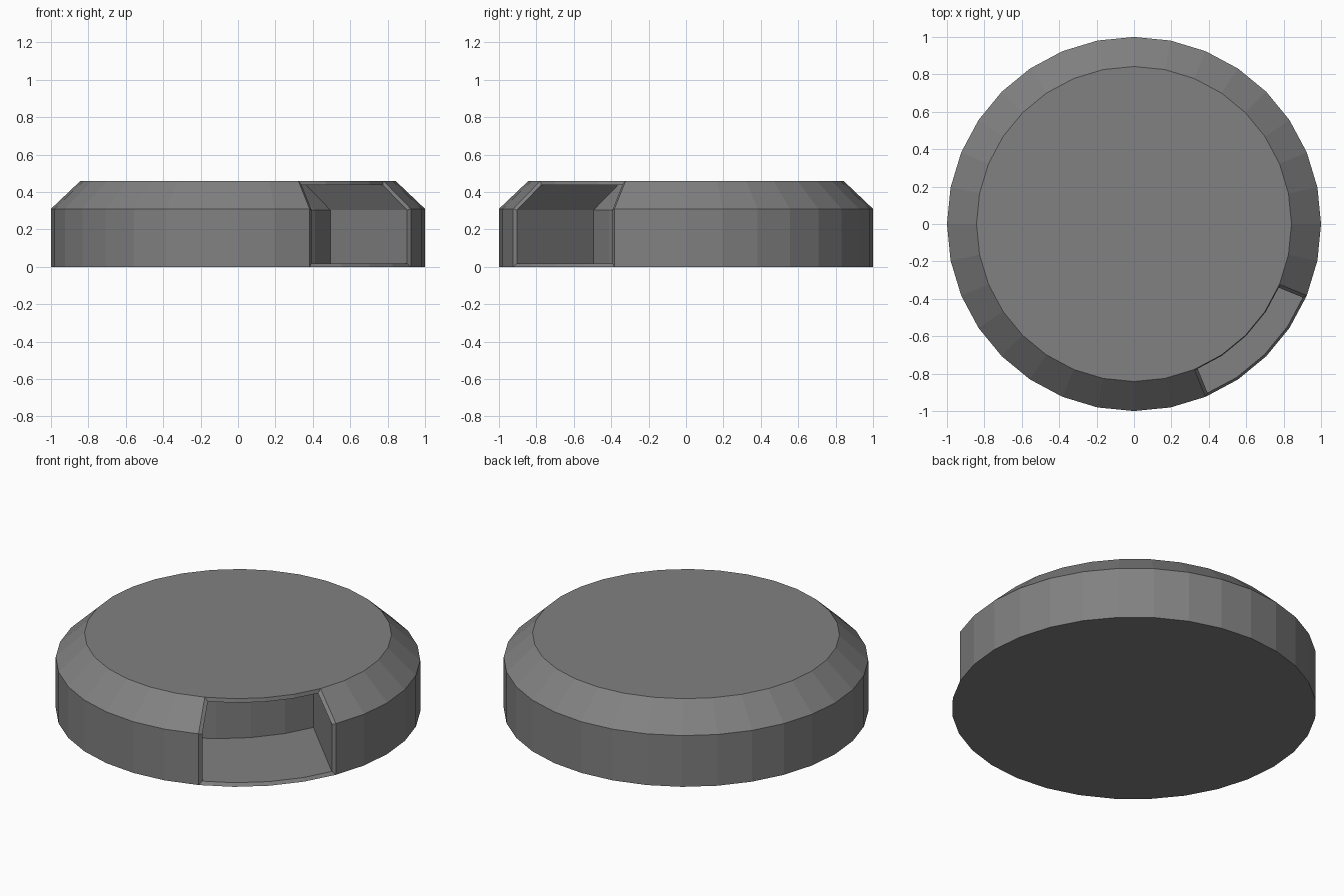
import bpy, bmesh, math
from mathutils import Vector

if "Cube" in bpy.data.objects:
    bpy.data.objects.remove(bpy.data.objects["Cube"])

N = 32
bm = bmesh.new()

# rings of the puck: base, shoulder, top of the bevel
rings = []
for r, z in ((1.0, 0.0), (1.0, 0.31), (0.842, 0.46)):
    rings.append([bm.verts.new((r * math.cos(2 * math.pi * i / N),
                                r * math.sin(2 * math.pi * i / N), z)) for i in range(N)])
bm.faces.new(rings[0][::-1])
bm.faces.new(rings[2])

# side and bevel faces; remember those in the front right eighth
opening = []
for lo, hi in zip(rings, rings[1:]):
    for i in range(N):
        j = (i + 1) % N
        f = bm.faces.new((lo[i], lo[j], hi[j], hi[i]))
        if 292.5 < (i + 0.5) * 360 / N < 337.5:
            opening.append(f)
bm.normal_update()

# sunken rim around the opening
bmesh.ops.inset_region(bm, faces=opening, thickness=0.019, depth=-0.013,
                       use_even_offset=True, use_boundary=True)

# push the opening straight inwards to make the slot
res = bmesh.ops.extrude_face_region(bm, geom=opening)
moved = [v for v in res["geom"] if isinstance(v, bmesh.types.BMVert)]
old = [f for f in opening if f.is_valid]
if old:
    bmesh.ops.delete(bm, geom=old, context='FACES')
bmesh.ops.translate(bm, verts=moved, vec=Vector((-0.41, 0.41, 0)))
bmesh.ops.recalc_face_normals(bm, faces=bm.faces[:])

mesh = bpy.data.meshes.new("slotted_puck")
bm.to_mesh(mesh)
bm.free()
mat = bpy.data.materials.new("mid grey")
mat.diffuse_color = (0.22, 0.22, 0.22, 1)
mat.use_nodes = True
mat.node_tree.nodes["Principled BSDF"].inputs["Base Color"].default_value = mat.diffuse_color
mesh.materials.append(mat)
bpy.context.collection.objects.link(bpy.data.objects.new("slotted_puck", mesh))
